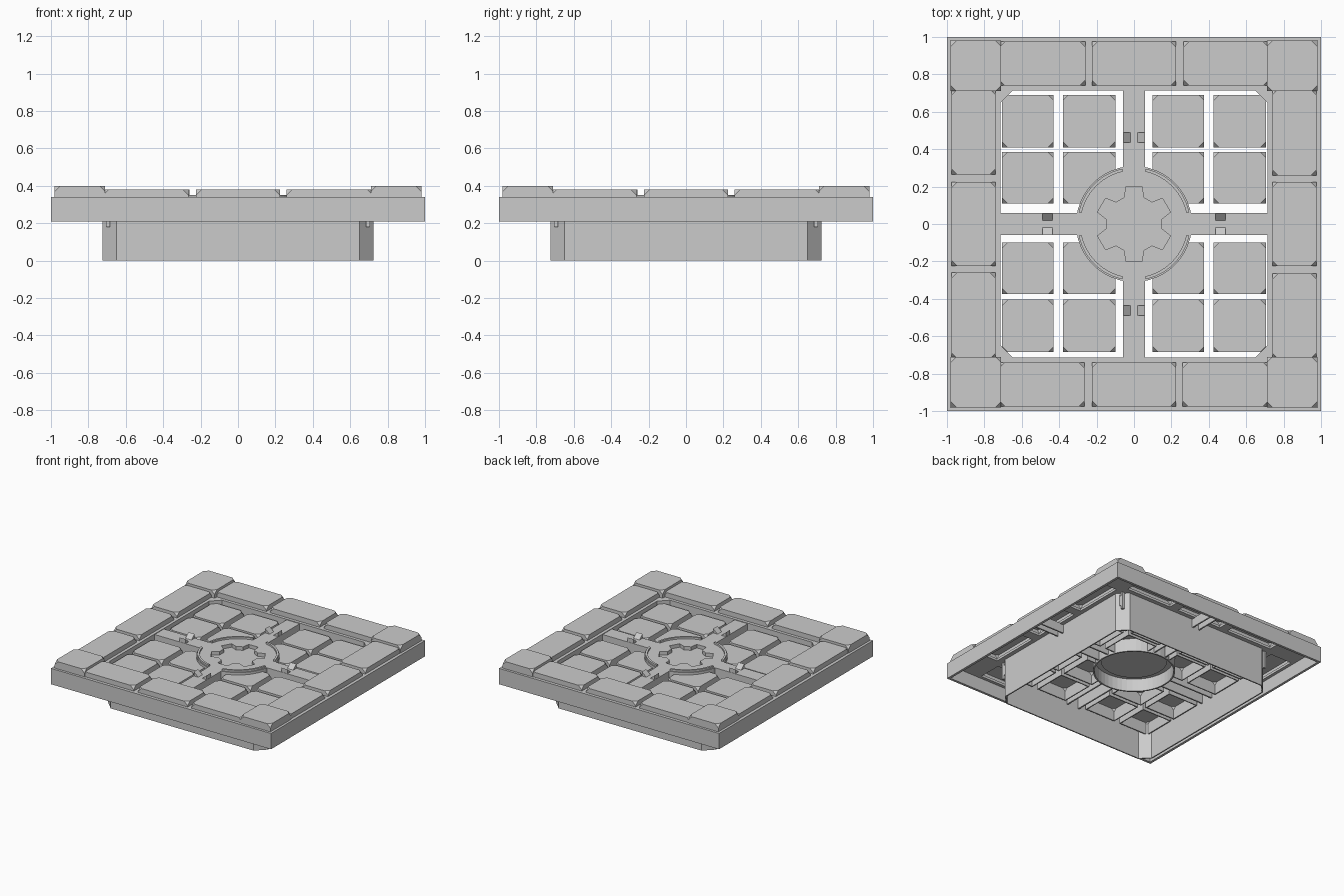
import bpy, bmesh, math
from mathutils import Vector, Matrix

if "Cube" in bpy.data.objects:
    bpy.data.objects.remove(bpy.data.objects["Cube"], do_unlink=True)

grey = bpy.data.materials.new("stone_grey")
grey.use_nodes = True
tone = (0.6, 0.6, 0.6, 1)
grey.diffuse_color = tone
grey.node_tree.nodes["Principled BSDF"].inputs["Base Color"].default_value = tone


def finish(name, bm):
    bmesh.ops.recalc_face_normals(bm, faces=bm.faces)
    mesh = bpy.data.meshes.new(name)
    bm.to_mesh(mesh)
    bm.free()
    mesh.materials.append(grey)
    obj = bpy.data.objects.new(name, mesh)
    bpy.context.scene.collection.objects.link(obj)
    return obj


def hull(name, points, open_bottom=False):
    bm = bmesh.new()
    for p in points:
        bm.verts.new(p)
    bmesh.ops.convex_hull(bm, input=bm.verts)
    bmesh.ops.dissolve_limit(bm, angle_limit=0.01, verts=bm.verts, edges=bm.edges)
    if open_bottom:
        bm.normal_update()
        floor = min(bm.faces, key=lambda f: f.calc_center_median().z)
        bmesh.ops.delete(bm, geom=[floor], context='FACES_ONLY')
    return finish(name, bm)


def box(name, x0, x1, y0, y1, z0, z1):
    return hull(name, [(x, y, z) for x in (x0, x1) for y in (y0, y1) for z in (z0, z1)])


def prism(name, outline, z0, z1):
    return_bm = bmesh.new()
    face = return_bm.faces.new([return_bm.verts.new((x, y, z0)) for x, y in outline])
    new = bmesh.ops.extrude_face_region(return_bm, geom=[face])["geom"]
    top = [v for v in new if isinstance(v, bmesh.types.BMVert)]
    bmesh.ops.translate(return_bm, verts=top, vec=(0, 0, z1 - z0))
    return finish(name, return_bm)


def band(name, outer, inner, z0, z1, closed=True):
    """Wall between two matching outlines."""
    bm = bmesh.new()
    loops = [[bm.verts.new((x, y, z)) for x, y in line]
             for line, z in ((outer, z0), (outer, z1), (inner, z1), (inner, z0))]
    n = len(outer)
    for a, b in zip(loops, loops[1:] + loops[:1]):
        for i in range(n if closed else n - 1):
            j = (i + 1) % n
            bm.faces.new((a[i], a[j], b[j], b[i]))
    if not closed:
        for i in (0, n - 1):
            bm.faces.new([line[i] for line in loops])
    return finish(name, bm)


def arc(r, a0, a1, n):
    return [(r * math.cos(math.radians(a0 + (a1 - a0) * i / n)),
             r * math.sin(math.radians(a0 + (a1 - a0) * i / n))) for i in range(n + 1)]


def octagon(half, flat):
    return [(half, -flat), (half, flat), (flat, half), (-flat, half),
            (-half, flat), (-half, -flat), (-flat, -half), (flat, -half)]


def cut(obj, cutter):
    mod = obj.modifiers.new("cut", 'BOOLEAN')
    mod.operation = 'DIFFERENCE'
    mod.solver = 'EXACT'
    mod.object = cutter
    cutter.hide_render = True
    cutter.hide_set(True)


def tile(name, x0, x1, y0, y1, z0, z1, c=0.03):
    """Hollow paving block with its four top corners clipped."""
    pts = []
    for x, dx in ((x0, c), (x1, -c)):
        for y, dy in ((y0, c), (y1, -c)):
            pts += [(x, y, z0), (x, y, z1 - c), (x + dx, y, z1), (x, y + dy, z1)]
    obj = hull(name, pts, open_bottom=True)
    mod = obj.modifiers.new("shell", 'SOLIDIFY')
    mod.thickness = 0.012
    mod.offset = -1
    return obj


def spin(obj, quarter):
    obj.data.transform(Matrix.Rotation(quarter * math.pi / 2, 4, 'Z'))
    return obj


# Rim deck, outer wall and tall inner skirt
deck = prism("rim_deck", [(-1, -1), (1, -1), (1, 1), (-1, 1)], 0.32, 0.34)
cut(deck, prism("opening_cutter", octagon(0.722, 0.648), 0.2, 0.5))
square = [(-1, -1), (1, -1), (1, 1), (-1, 1)]
band("rim_wall", square, [(x * 0.98, y * 0.98) for x, y in square], 0.21, 0.34)
band("skirt", octagon(0.725, 0.65), octagon(0.715, 0.646), 0, 0.34)

# Rim tiles, repeated on each side, with hollows in the deck below them
for q in range(4):
    for i, (a, b) in enumerate(((-0.72, -0.265), (-0.225, 0.225), (0.26, 0.72))):
        spin(tile(f"rim_tile_{q}_{i}", a, b, -0.975, -0.74, 0.335, 0.38), q)
        cut(deck, spin(box(f"hollow_cutter_{q}_{i}", a + 0.02, b - 0.02,
                           -0.955, -0.76, 0.3, 0.345), q))
    spin(tile(f"corner_tile_{q}", 0.71, 0.98, -0.98, -0.71, 0.335, 0.40), q)
    spin(box(f"corner_rib_{q}", 0.685, 0.705, -0.705, -0.685, 0.18, 0.33), q)
    for s in (-1, 1):
        x = s * 0.03
        spin(box(f"rim_rib_{q}_{s}", x - 0.006, x + 0.006, -0.985, -0.72, 0.25, 0.325), q)

# Sunken grid of inner tiles, trimmed around the hub
hub_cutter = prism("hub_cutter", arc(0.308, 0, 352.5, 47), 0.1, 0.6)
spans = ((-0.705, -0.43), (-0.38, -0.10), (0.10, 0.375), (0.425, 0.705))
rows = ((-0.685, -0.405), (-0.375, -0.10), (0.11, 0.385), (0.41, 0.69))
for i, (x0, x1) in enumerate(spans):
    for j, (y0, y1) in enumerate(rows):
        block = tile(f"inner_tile_{i}_{j}", x0, x1, y0, y1, 0.21, 0.315)
        if i in (1, 2) and j in (1, 2):
            cut(block, hub_cutter)

# Hub plate with a six-lobed recess, floor, collar and raised arcs
star = []
for k in range(6):
    a = 30 + 60 * k
    for r, d in ((0.205, -12), (0.205, 12), (0.15, 20), (0.15, 40)):
        t = math.radians(a + d)
        star.append((r * math.cos(t), r * math.sin(t)))
plate = prism("hub_plate", arc(0.31, 0, 352.5, 47), 0.305, 0.335)
cut(plate, prism("star_cutter", star, 0.25, 0.4))
prism("hub_floor", arc(0.25, 0, 352.5, 47), 0.29, 0.306)
band("hub_collar", arc(0.31, 0, 352.5, 47), arc(0.298, 0, 352.5, 47), 0.2, 0.31)
for q in range(4):
    a = 90 * q
    band(f"hub_arc_{q}", arc(0.302, a + 12, a + 78, 14),
         arc(0.286, a + 12, a + 78, 14), 0.33, 0.35, closed=False)

# Four arms from hub to skirt, each with a web and a pair of wedge clips
for q in range(4):
    spin(box(f"arm_{q}", 0.295, 0.72, -0.06, 0.06, 0.31, 0.335), q)
    for s in (-1, 1):
        spin(box(f"arm_web_{q}_{s}", 0.3, 0.72, s * 0.06 - s * 0.012, s * 0.06, 0.21, 0.315), q)
        wedge = [(x, s * y, z) for x in (0.435, 0.49)
                 for y, z in ((0.058, 0.33), (0.012, 0.33))]
        wedge += [(0.435, s * 0.058, 0.37), (0.49, s * 0.058, 0.37)]
        spin(hull(f"clip_{q}_{s}", wedge), q)
